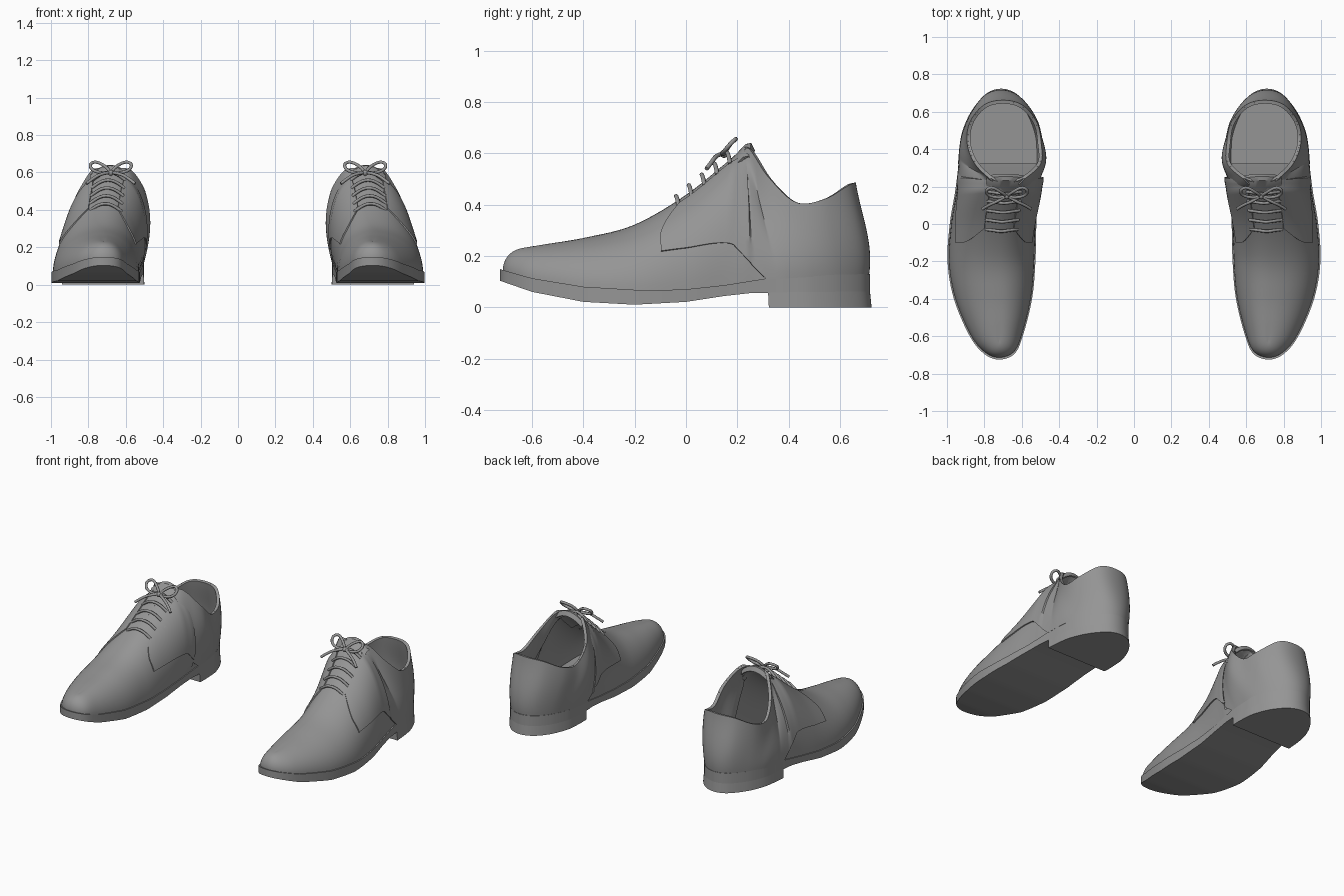
import bpy, bmesh, math
from mathutils import Vector

cube = bpy.data.objects.get("Cube")
if cube:
    bpy.data.objects.remove(cube)

grey = bpy.data.materials.new("plain grey leather")
grey.use_nodes = True
colour = (0.3, 0.3, 0.3, 1)
grey.diffuse_color = colour
grey.node_tree.nodes["Principled BSDF"].inputs["Base Color"].default_value = colour

# Control ribs, toe to heel: sole x, y; top edge x, y, z; outward bulge
OUTER = [
    (.72, -.725, .72, -.62, .232, 0), (.80, -.695, .72, -.60, .236, 0),
    (.878, -.60, .72, -.53, .248, 0), (.963, -.40, .72, -.38, .274, 0),
    (.997, -.20, .72, -.20, .322, 0), (.985, 0, .71, 0, .438, 0),
    (.957, .17, .69, .19, .59, 0), (.938, .32, .765, .245, .62, .02),
    (.93, .41, .845, .325, .505, .02), (.912, .50, .885, .43, .408, .01),
    (.866, .60, .872, .54, .422, .01), (.79, .69, .80, .63, .475, .02),
    (.71, .717, .70, .655, .485, .02)]
INNER = [
    (.64, -.695, .72, -.60, .236, 0), (.595, -.60, .72, -.53, .248, 0),
    (.545, -.40, .72, -.38, .274, 0), (.527, -.20, .72, -.20, .322, 0),
    (.522, 0, .71, 0, .438, .02), (.515, .17, .69, .19, .59, .06),
    (.505, .32, .59, .245, .62, .08), (.505, .41, .505, .325, .505, .05),
    (.515, .50, .503, .43, .408, .02), (.56, .61, .525, .54, .422, .015),
    (.63, .69, .60, .63, .475, .02)]
RIBS = OUTER + INNER[::-1]
N, SUB = len(RIBS), 6
HALF = N // 2
SOLE_TOP = [(-.73, .15), (-.6, .113), (-.4, .08), (-.15, .065), (.0, .07),
            (.15, .086), (.33, .115), (.5, .125), (.73, .13)]
SOLE_BOTTOM = [(-.73, .105), (-.6, .06), (-.4, .021), (-.2, .01), (.0, .021),
               (.15, .044), (.25, .055), (.73, .06)]


def mix(a, b, t):
    return a + (b - a) * t


def level(table, y):
    """Height at y along a profile."""
    for (y0, z0), (y1, z1) in zip(table, table[1:]):
        if y <= y1:
            return mix(z0, z1, max(0, (y - y0) / (y1 - y0)))
    return table[-1][1]


def ribs_at(r):
    """Smooth closed interpolation of the control ribs."""
    i, t = int(math.floor(r)), r - math.floor(r)
    a, b, c, d = (RIBS[(i + k) % N] for k in (-1, 0, 1, 2))
    return [q + .5 * t * (s - p + t * (2 * p - 5 * q + 4 * s - e + t * (3 * (q - s) + e - p)))
            for p, q, s, e in zip(a, b, c, d)]


def upper_point(r, v):
    """Point on the shoe upper: rib r, from sole (v=0) to ridge or collar (v=1)."""
    bx, by, tx, ty, tz, bulge = ribs_at(r)
    d = min(r % N, N - r % N)
    vamp = min(1, max(0, 1 - (d - 6) * .7))
    base = Vector((mix(.745, bx, .97), by * .985, level(SOLE_TOP, by) - .006))
    top = Vector((tx, ty, tz))
    rise = tz - base.z
    out = Vector((tx - .70, ty - .45, 0)).normalized() * bulge if d > 6.5 else \
        Vector((math.copysign(bulge, bx - .72), 0, 0))
    h1 = base + Vector((0, 0, rise * mix(.36, .55, vamp))) + out
    side = Vector((bx - tx, by - ty, 0)) * .55 * vamp
    h2 = top + side + out - Vector((0, 0, rise * .35 * (1 - vamp)))
    w = 1 - v
    return base * w**3 + h1 * 3 * w * w * v + h2 * 3 * w * v * v + top * v**3


def finish(ob, angle=35):
    """Apply modifiers, set the colour and shade."""
    ob.data.materials.append(grey)
    bpy.ops.object.select_all(action='DESELECT')
    ob.select_set(True)
    bpy.context.view_layer.objects.active = ob
    bpy.ops.object.convert(target='MESH')
    bpy.ops.object.shade_smooth_by_angle(angle=math.radians(angle))


def build(name, verts, faces, thickness=0, offset=0, closed=False):
    """Make a part for both shoes."""
    for label, sx in (("left", 1), ("right", -1)):
        bm = bmesh.new()
        vs = [bm.verts.new((p[0] * sx, p[1], p[2])) for p in verts]
        for f in faces:
            bm.faces.new([vs[i] for i in f[::sx]])
        bmesh.ops.remove_doubles(bm, verts=bm.verts, dist=.0008)
        if closed:
            bmesh.ops.recalc_face_normals(bm, faces=bm.faces)
        me = bpy.data.meshes.new(label + "_" + name)
        bm.to_mesh(me)
        bm.free()
        ob = bpy.data.objects.new(me.name, me)
        bpy.context.collection.objects.link(ob)
        if thickness:
            m = ob.modifiers.new("thickness", 'SOLIDIFY')
            m.thickness, m.offset = thickness, offset
        finish(ob)


def grid_faces(cols, rows, wrap=False):
    return [(c * rows + k, (c + 1) % cols * rows + k,
             (c + 1) % cols * rows + k + 1, c * rows + k + 1)
            for c in range(cols if wrap else cols - 1) for k in range(rows - 1)]


# Upper with an open collar
ROWS = 17
pts = [upper_point(i / SUB, k / (ROWS - 1)) for i in range(N * SUB) for k in range(ROWS)]
build("upper", pts, grid_faces(N * SUB, ROWS, True), .012, -1)

# Quarter panels that overlap the vamp, with the facings and heel counter
first, cols = 4.5, 151
pts = []
for i in range(cols):
    r = mix(first, N - first, i / (cols - 1))
    d = min(r, N - r)
    low = mix(.33, .2, (d - first) / 1.6) if d < 6.1 else max(0, .2 * (7 - d) / .9)
    high = min(1, .8 + max(0, d - 6) * .2)
    for k in range(ROWS):
        v = mix(low, high, k / (ROWS - 1))
        lead = max(0, 1 - (d - first) / 1.5) * .4 * max(0, v - .5)**1.5 / .17
        pts.append(upper_point(r + (lead if r < HALF else -lead), v))
build("quarters", pts, grid_faces(cols, ROWS), .007, 1)


# Sole and heel: slabs joining the outer and inner edges
def slab(name, start, low, high, flare=0):
    n = HALF * SUB
    outer, inner = [[], []], [[], []]
    for i in range(start * SUB, n + 1):
        for edge, r in ((outer, i / SUB), (inner, (2 * n - i) / SUB)):
            x, y = ribs_at(r)[:2]
            edge[0].append((.72 + (x - .72) * (1 + flare), y * (1 + flare * .6), low(y)))
            edge[1].append((x, y, high(y)))
    m = len(outer[0])
    verts = outer[0] + inner[0] + outer[1] + inner[1]
    ob, ib, ot, it = (k * m for k in range(4))
    faces = []
    for j in range(m - 1):
        for p, q in ((ob, ib), (ib, it), (it, ot), (ot, ob)):
            pair = [p + j, p + j + 1, q + j + 1, q + j]
            ends = [verts[a] for a in pair]
            keep = [a for k, a in enumerate(pair) if ends[k] not in ends[:k]]
            if len(keep) > 2:
                faces.append(keep)
    if start:
        faces.append((ob, ib, it, ot))
    build(name, verts, faces, closed=True)


slab("sole", 0, lambda y: level(SOLE_BOTTOM, y), lambda y: level(SOLE_TOP, y))
slab("heel", 7, lambda y: 0, lambda y: level(SOLE_BOTTOM, y) + .002, .015)

# Insole heel pad
pad = [ribs_at(i / SUB)[:2] for i in range(7 * SUB, (N - 7) * SUB + 1)]
build("heel_pad", [(mix(.72, x, .93), mix(.33, y, .95), .133) for x, y in pad],
      [range(len(pad))], .006, -1)

# Tongue that rolls over at the top
path = [(.08, .485), (.15, .548), (.2, .595), (.235, .632), (.252, .636), (.264, .61)]
us = [k / 6 - 1 for k in range(13)]
pts = [(.685 + .1 * u, y - .01 * u * u, z - .05 * u * u) for u in us for y, z in path]
build("tongue", pts, grid_faces(13, len(path)), .01, 0)


# Laces: crossing bars, then a bow with two loops and two tails
def laces():
    for k in range(5):
        y = -.04 + .05 * k
        x, z = .71 - .005 * k, .43 + .042 * k
        yield [(x + s * .088, y + abs(s) * .012, z - .045 * s * s + .005)
               for s in (-1, -.85, -.4, 0, .4, .85, 1)], False
    for s in (-1, 1):
        shift = [(0, .15, .6), (.03, .17, .635), (.08, .20, .66), (.115, .18, .645),
                 (.10, .15, .61), (.04, .14, .595)]
        yield [(.68 + s * dx, y, z) for dx, y, z in shift], True
        tail = [(0, .15, .6), (.05, .12, .595), (.1, .10, .565), (.13, .08, .54)]
        yield [(.68 + s * dx, y, z) for dx, y, z in tail], False


for label, sx in (("left", 1), ("right", -1)):
    cu = bpy.data.curves.new(label + "_laces", 'CURVE')
    cu.dimensions, cu.bevel_depth, cu.bevel_resolution = '3D', .0085, 2
    cu.use_fill_caps, cu.resolution_u = True, 5
    for points, loop in laces():
        sp = cu.splines.new('NURBS')
        sp.points.add(len(points) - 1)
        for p, (x, y, z) in zip(sp.points, points):
            p.co = (x * sx, y, z, 1)
        sp.order_u, sp.use_endpoint_u, sp.use_cyclic_u = 3, not loop, loop
    ob = bpy.data.objects.new(cu.name, cu)
    bpy.context.collection.objects.link(ob)
    finish(ob, 60)
    # Knot
    bpy.ops.mesh.primitive_uv_sphere_add(segments=12, ring_count=8, radius=.016,
                                         location=(.68 * sx, .148, .598))
    knot = bpy.context.object
    knot.name = label + "_knot"
    finish(knot, 60)
